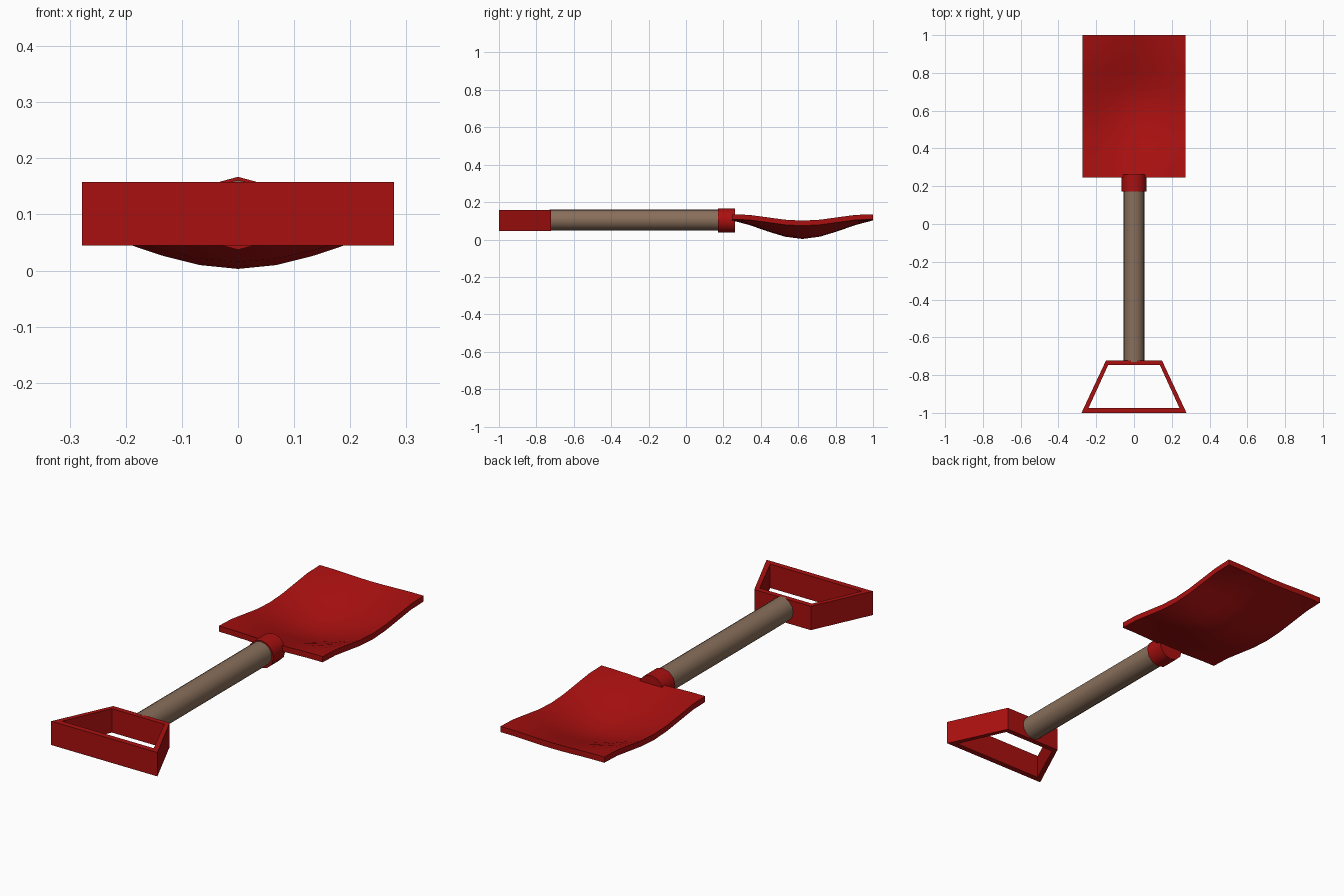
import bpy, bmesh, math
from mathutils import Matrix

old = bpy.data.objects.get("Cube")
if old:
    bpy.data.objects.remove(old, do_unlink=True)


def material(name, rgb):
    m = bpy.data.materials.new(name)
    m.use_nodes = True
    m.diffuse_color = (*rgb, 1)
    m.node_tree.nodes["Principled BSDF"].inputs["Base Color"].default_value = (*rgb, 1)
    return m


red = material("red metal", (0.40, 0.005, 0.005))
wood = material("brown wood", (0.25, 0.16, 0.105))


def finish(bm, name, mat, smooth=None):
    bmesh.ops.recalc_face_normals(bm, faces=bm.faces)
    me = bpy.data.meshes.new(name)
    bm.to_mesh(me)
    bm.free()
    me.materials.append(mat)
    ob = bpy.data.objects.new(name, me)
    bpy.context.collection.objects.link(ob)
    if smooth:
        bpy.ops.object.select_all(action='DESELECT')
        ob.select_set(True)
        bpy.context.view_layer.objects.active = ob
        bpy.ops.object.shade_smooth_by_angle(angle=math.radians(smooth))
    return ob


def rod(name, radius, y0, y1, z, sides, mat):
    """Cylinder lying along y."""
    bm = bmesh.new()
    place = Matrix.Translation((0, (y0 + y1) / 2, z)) @ Matrix.Rotation(math.pi / 2, 4, 'X')
    bmesh.ops.create_cone(bm, cap_ends=True, segments=sides, radius1=radius,
                          radius2=radius, depth=y1 - y0, matrix=place)
    return finish(bm, name, mat, 50)


# Shaft and collar
rod("shaft", 0.056, -0.73, 0.19, 0.105, 16, wood)
rod("collar", 0.065, 0.172, 0.262, 0.102, 12, red)

# Grip: an open trapezoid frame, extruded upward
outer = [(-0.278, -1), (0.278, -1), (0.148, -0.722), (-0.148, -0.722)]
inner = [(-0.24, -0.973), (0.24, -0.973), (0.137, -0.747), (-0.137, -0.747)]
bm = bmesh.new()
low, high = 0.045, 0.158
rings = [[bm.verts.new((x, y, z)) for x, y in loop]
         for loop, z in ((outer, low), (outer, high), (inner, high), (inner, low))]
for r in range(4):
    a, b = rings[r], rings[(r + 1) % 4]
    for i in range(4):
        j = (i + 1) % 4
        bm.faces.new((a[i], a[j], b[j], b[i]))
finish(bm, "grip", red)

# Blade: a flat sheet pressed into a shallow dish, then thickened
half_x, y0, y1 = 0.272, 0.245, 1.0
mid_y, thick, rim, depth, reach = (y0 + y1) / 2, 0.027, 0.135, 0.105, 0.44
bm = bmesh.new()
bmesh.ops.create_grid(bm, x_segments=8, y_segments=8, size=1)
for v in bm.verts:
    v.co.x *= half_x
    v.co.y *= (y1 - y0) / 2
    t = max(0, 1 - math.hypot(v.co.x, v.co.y) / reach)
    v.co.z = rim - depth * t * t * (3 - 2 * t)
    v.co.y += mid_y
sheet = bmesh.ops.extrude_face_region(bm, geom=bm.faces[:] + bm.edges[:] + bm.verts[:],
                                      use_keep_orig=True)
for v in (g for g in sheet["geom"] if isinstance(g, bmesh.types.BMVert)):
    v.co.z -= thick
finish(bm, "blade", red, 40)
